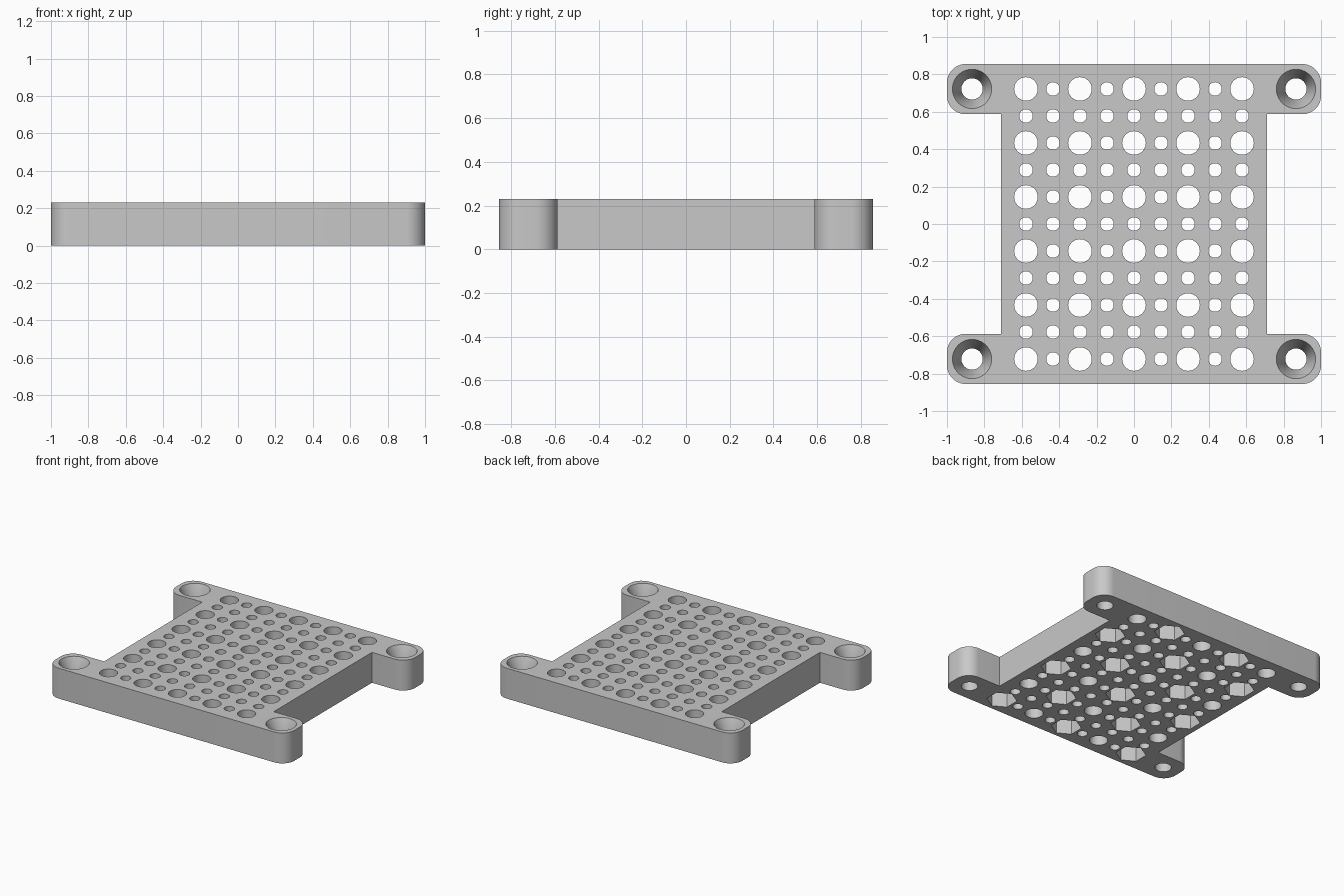
import bpy, bmesh, math
from mathutils import Matrix

if "Cube" in bpy.data.objects:
    bpy.data.objects.remove(bpy.data.objects["Cube"], do_unlink=True)

HEIGHT = 0.23
PITCH = 0.1444
HALF_X, HALF_Y = 1.0, 0.855
WAIST, EAR_Y, FILLET = 0.71, 0.587, 0.1

grey = bpy.data.materials.new("plain grey")
grey.use_nodes = True
grey.diffuse_color = (0.58, 0.58, 0.58, 1)
grey.node_tree.nodes["Principled BSDF"].inputs["Base Color"].default_value = (0.58, 0.58, 0.58, 1)


def make_object(name, bm):
    bmesh.ops.recalc_face_normals(bm, faces=bm.faces[:])
    mesh = bpy.data.meshes.new(name)
    bm.to_mesh(mesh)
    bm.free()
    mesh.materials.append(grey)
    obj = bpy.data.objects.new(name, mesh)
    bpy.context.collection.objects.link(obj)
    return obj


def add_cone(bm, x, y, z0, z1, r0, r1, sides, turn=0.0):
    place = Matrix.Translation((x, y, (z0 + z1) / 2)) @ Matrix.Rotation(turn, 4, 'Z')
    bmesh.ops.create_cone(bm, cap_ends=True, segments=sides, radius1=r0,
                          radius2=r1, depth=z1 - z0, matrix=place)


def arc(cx, cy, start):
    angles = [math.radians(start + 90 * k / 12) for k in range(13)]
    return [(cx + FILLET * math.cos(a), cy + FILLET * math.sin(a)) for a in angles]


# Plate outline: a waisted body with four rounded ears
quarter = [(WAIST, EAR_Y)]
quarter += arc(HALF_X - FILLET, EAR_Y + FILLET, -90)
quarter += arc(HALF_X - FILLET, HALF_Y - FILLET, 0)
half = quarter + [(-x, y) for x, y in reversed(quarter)]
outline = half + [(x, -y) for x, y in reversed(half)]

bm = bmesh.new()
base = bm.faces.new([bm.verts.new((x, y, 0)) for x, y in outline])
top = bmesh.ops.extrude_face_region(bm, geom=[base], use_keep_orig=True)
for v in top["geom"]:
    if isinstance(v, bmesh.types.BMVert):
        v.co.z = HEIGHT
plate = make_object("perforated_plate", bm)

# Through holes: large ones on every second row and column, small ones between
holes = bmesh.new()
for i in range(-4, 5):
    for j in range(-5, 6):
        large = i % 2 == 0 and j % 2 == 1
        r = 0.063 if large else 0.036
        add_cone(holes, i * PITCH, j * PITCH, -0.1, HEIGHT + 0.1, r, r, 32)

# Screw holes in the ears, and their countersinks
sinks = bmesh.new()
for sx in (-1, 1):
    for sy in (-1, 1):
        x, y = sx * 0.866, sy * 0.722
        add_cone(holes, x, y, -0.1, HEIGHT + 0.1, 0.057, 0.057, 40)
        add_cone(sinks, x, y, HEIGHT - 0.115, HEIGHT + 0.023, 0.057, 0.1146, 40)

# Hexagonal nut pockets underneath, in a checkerboard of the large holes
pockets = bmesh.new()
for i in range(5):
    for j in range(6):
        if (i + j) % 2 == 0:
            add_cone(pockets, (2 * i - 4) * PITCH, (2 * j - 5) * PITCH,
                     -0.1, 0.115, 0.105, 0.105, 6,
                     math.radians(0))

# Cut everything out of the plate
bpy.ops.object.select_all(action='DESELECT')
plate.select_set(True)
bpy.context.view_layer.objects.active = plate
for name, cutter_bm in (("hole_cutter", holes), ("countersink_cutter", sinks),
                        ("pocket_cutter", pockets)):
    cutter = make_object(name, cutter_bm)
    cutter.hide_render = True
    mod = plate.modifiers.new(name, 'BOOLEAN')
    mod.operation = 'DIFFERENCE'
    mod.solver = 'EXACT'
    mod.object = cutter
    bpy.ops.object.modifier_apply(modifier=mod.name)
    bpy.data.objects.remove(cutter, do_unlink=True)

bpy.ops.object.shade_smooth_by_angle(angle=math.radians(30))
